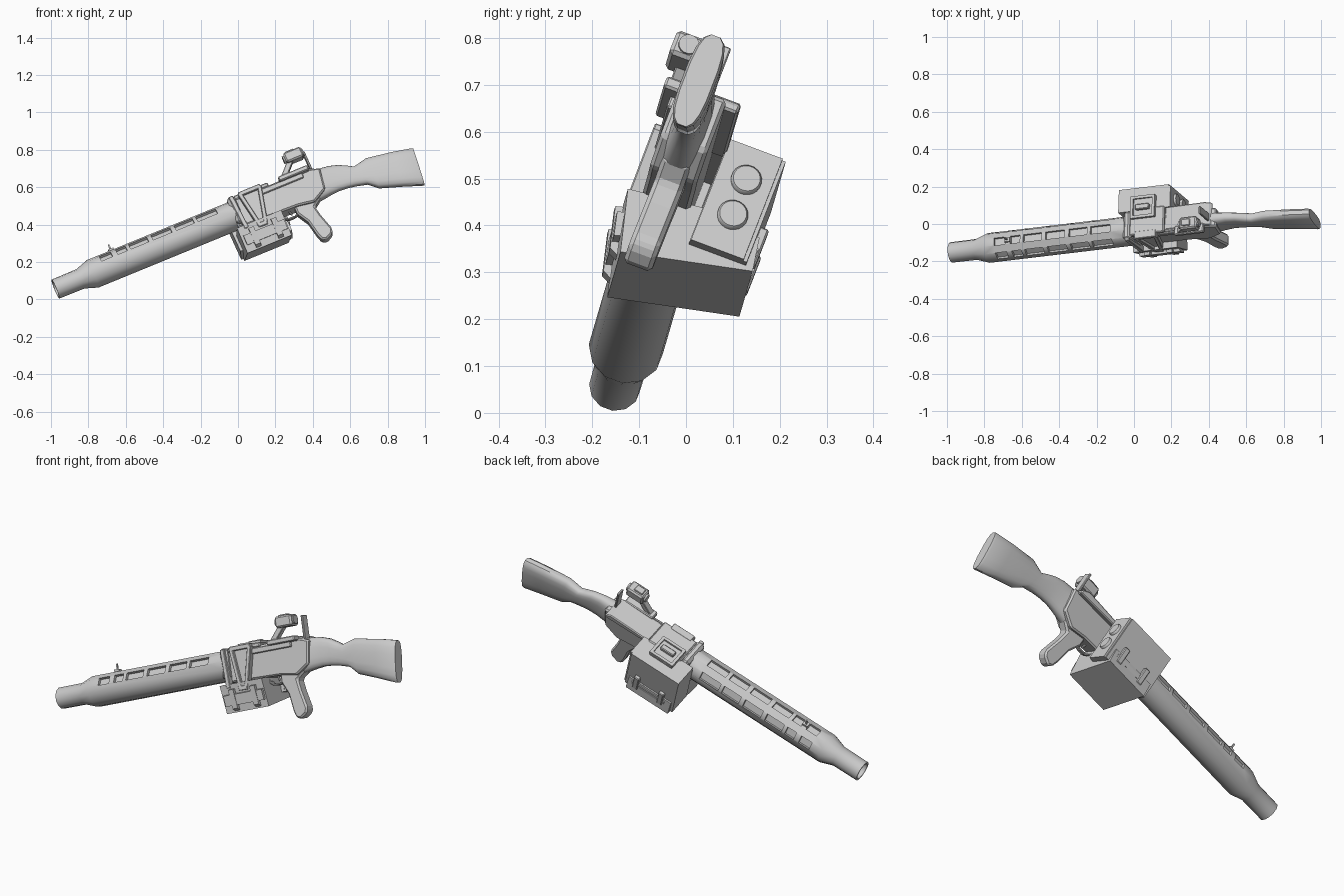
import bpy, bmesh, math
from mathutils import Matrix, Vector

if "Cube" in bpy.data.objects:
    bpy.data.objects.remove(bpy.data.objects["Cube"])

# Gun frame: local x runs muzzle -> butt, local y is the far side, local z is up
U = Vector((0.9195, 0.110, 0.377)).normalized()
W = Vector((0.031, 0.935, -0.349))
W = (W - U * W.dot(U)).normalized()
V = U.cross(W)
FRAME = Matrix((U, W, V)).transposed().to_4x4()
FRAME.translation = (-0.976, -0.152, 0.055)


def finish(bm, name, bevel=0, smooth=False):
    bmesh.ops.recalc_face_normals(bm, faces=bm.faces)
    me = bpy.data.meshes.new(name)
    bm.to_mesh(me)
    bm.free()
    ob = bpy.data.objects.new(name, me)
    bpy.context.collection.objects.link(ob)
    ob.matrix_world = FRAME
    if bevel:
        m = ob.modifiers.new("bevel", 'BEVEL')
        m.width, m.segments = bevel, 1
    if smooth:
        smooth_angle(ob)
    return ob


def smooth_angle(ob):
    bpy.ops.object.select_all(action='DESELECT')
    ob.select_set(True)
    bpy.context.view_layer.objects.active = ob
    bpy.ops.object.shade_smooth_by_angle(angle=math.radians(40))


def add_box(bm, x0, x1, y0, y1, z0, z1, rot=None):
    m = Matrix.Translation(((x0 + x1) / 2, (y0 + y1) / 2, (z0 + z1) / 2)) @ \
        Matrix.Diagonal((x1 - x0, y1 - y0, z1 - z0, 1))
    bmesh.ops.create_cube(bm, size=1, matrix=(rot or Matrix()) @ m)


def box(name, *dims, bevel=0):
    bm = bmesh.new()
    add_box(bm, *dims)
    return finish(bm, name, bevel)


def loft(name, rings, smooth=True, bevel=0):
    bm = bmesh.new()
    vs = [[bm.verts.new(p) for p in r] for r in rings]
    n = len(rings[0])
    for a, b in zip(vs, vs[1:]):
        for i in range(n):
            bm.faces.new((a[i], a[(i + 1) % n], b[(i + 1) % n], b[i]))
    bm.faces.new(vs[0])
    bm.faces.new(vs[-1])
    return finish(bm, name, bevel, smooth)


def side_prism(name, pts, y0, y1, bevel=0):
    return loft(name, [[(x, y, z) for x, z in pts] for y in (y0, y1)], False, bevel)


def end_prism(name, pts, x0, x1, bevel=0):
    return loft(name, [[(x, y, z) for y, z in pts] for x in (x0, x1)], False, bevel)


def lathe(name, profile, y=0, z=0, n=12):
    ang = [2 * math.pi * (i + 0.5) / n for i in range(n)]
    return loft(name, [[(x, y + r * math.sin(a), z + r * math.cos(a)) for a in ang]
                       for x, r in profile])


def bar(name, a, b, width, y0, y1):
    d = (Vector(b) - Vector(a)).normalized() * width / 2
    p = (-d.y, d.x)
    pts = [(a[0] + p[0], a[1] + p[1]), (b[0] + p[0], b[1] + p[1]),
           (b[0] - p[0], b[1] - p[1]), (a[0] - p[0], a[1] - p[1])]
    return side_prism(name, pts, y0, y1, 0.003)


# Barrel shroud with bored muzzle and three rows of cooling slots
shroud = lathe("barrel_shroud", [(0.10, 0.045), (0, 0.045), (0, 0.055), (0.145, 0.056),
                                 (0.217, 0.08), (1.05, 0.08)])
bm = bmesh.new()
for a in (-60, 0, 60):
    rot = Matrix.Rotation(math.radians(a), 4, 'X')
    for s0, s1 in ((.28, .345), (.375, .43), (.45, .555), (.58, .69), (.715, .82), (.84, .955)):
        add_box(bm, s0, s1, -0.021, 0.021, 0.062, 0.10, rot)
cutter = finish(bm, "slot_cutter")
cutter.hide_render = True
mod = shroud.modifiers.new("slots", 'BOOLEAN')
mod.operation, mod.object, mod.solver = 'DIFFERENCE', cutter, 'EXACT'
bpy.context.view_layer.objects.active = shroud
bpy.ops.object.modifier_apply(modifier=mod.name)
bpy.data.objects.remove(cutter)
smooth_angle(shroud)

# Front sight
box("front_sight_base", 0.345, 0.375, -0.012, 0.012, 0.07, 0.09)
box("front_sight_post", 0.355, 0.363, -0.004, 0.004, 0.085, 0.118)

# Receiver and its covers
side_prism("receiver", [(1.03, .05), (1.06, .072), (1.50, .066), (1.56, .05), (1.54, -.07),
                        (1.46, -.115), (1.37, -.10), (1.03, -.09)], -0.052, 0.055, 0.008)
box("receiver_collar", 1.03, 1.075, -0.078, 0.085, -0.075, 0.085, bevel=0.014)
side_prism("rear_top_plate", [(1.27, .045), (1.27, .07), (1.50, .078), (1.535, .06), (1.535, .04)],
           -0.045, 0.085, 0.005)
box("feed_cover", 1.07, 1.27, -0.06, 0.09, 0.06, 0.085, bevel=0.006)
box("side_rail", 1.20, 1.46, -0.064, -0.05, 0.03, 0.06, bevel=0.004)

# Feed plate with raised frame and grip on top of the ammo box
box("feed_plate", 1.08, 1.22, 0.03, 0.155, 0.075, 0.092, bevel=0.003)
for i, (a, b, c, d) in enumerate(((1.08, 1.095, .03, .155), (1.205, 1.22, .03, .155),
                                  (1.095, 1.205, .03, .045), (1.095, 1.205, .14, .155))):
    box(f"feed_frame_{i}", a, b, c, d, 0.09, 0.103)
box("feed_grip", 1.11, 1.19, 0.075, 0.105, 0.09, 0.112, bevel=0.004)

# Side bracket: tapered frame hugging the near side, plus front strap
bar("bracket_front", (1.105, .08), (1.137, -.14), 0.022, -0.082, -0.05)
bar("bracket_rear", (1.22, .075), (1.17, -.13), 0.022, -0.082, -0.05)
bar("bracket_foot", (1.128, -.13), (1.178, -.13), 0.024, -0.082, -0.05)
bar("bracket_top", (1.10, .074), (1.225, .074), 0.024, -0.082, -0.04)
side_prism("bracket_panel", [(1.10, .075), (1.22, .075), (1.17, -.13), (1.137, -.13)], -0.066, -0.05)
bar("front_strap", (1.055, .08), (1.065, -.12), 0.024, -0.085, -0.05)

# Ammo box on the far side with two round end caps and latches
box("ammo_box", 1.0, 1.29, 0.08, 0.21, -0.171, 0.079)
box("ammo_box_end_plate", 1.285, 1.30, 0.082, 0.202, -0.171, 0.079)
for i, h in enumerate((0.002, -0.085)):
    lathe(f"end_cap_{i}", [(1.29, .033), (1.307, .033), (1.312, .029)], 0.146, h, 20)
for i, s in enumerate((1.06, 1.21)):
    box(f"latch_{i}", s, s + 0.03, 0.205, 0.228, -0.15, -0.06, bevel=0.004)
box("latch_bar", 1.05, 1.25, 0.205, 0.222, -0.135, -0.115)

# Lower catch box, rolled relative to the gun, with a stepped near side
end_prism("lower_box", [(-.05, -.243), (.228, -.178), (.216, -.10), (.08, -.08), (-.084, -.10)],
          1.015, 1.272)
end_prism("lower_box_lip", [(-.062, -.205), (-.076, -.209), (-.088, -.155), (-.072, -.15)], 1.03, 1.265)
for i, s in enumerate((1.07, 1.20)):
    end_prism(f"lower_box_clip_{i}", [(-.055, -.235), (-.075, -.225), (-.097, -.13), (-.08, -.125)],
              s, s + 0.03)

# Trigger guard and trigger
bm_pts = [(1.265, -.09), (1.27, -.12), (1.295, -.138), (1.335, -.138), (1.365, -.125), (1.37, -.09)]
for i, (a, b) in enumerate(zip(bm_pts, bm_pts[1:])):
    bar(f"trigger_guard_{i}", a, b, 0.010, -0.014, 0.014)
bar("trigger", (1.315, -.085), (1.325, -.122), 0.010, -0.006, 0.006)

# Pistol grip
side_prism("pistol_grip", [(1.35, -.08), (1.35, -.135), (1.385, -.20), (1.40, -.285), (1.412, -.322),
                           (1.437, -.333), (1.478, -.312), (1.488, -.285), (1.462, -.19),
                           (1.452, -.135), (1.50, -.10), (1.50, -.06)], -0.032, 0.032, 0.009)


# Stock: rounded sections (x, top, bottom, half width, lean of the section)
def section(x, top, bot, hw, lean):
    c, h = (top + bot) / 2, (top - bot) / 2
    ring = []
    for i in range(16):
        a = 2 * math.pi * (i + 0.5) / 16
        sy, sz = (math.copysign(abs(f(a)) ** 0.7, f(a)) for f in (math.sin, math.cos))
        ring.append((x + lean * sz, hw * sy, c + h * sz))
    return ring


loft("stock", [section(*p) for p in (
    (1.49, .064, -.108, .045, 0), (1.56, .062, -.098, .036, 0), (1.61, .056, -.094, .031, 0),
    (1.66, .041, -.098, .029, 0), (1.705, .017, -.106, .029, 0), (1.75, -.002, -.122, .030, -.015),
    (1.812, .016, -.166, .034, 0), (1.94, -.006, -.208, .036, .008), (2.042, -.029, -.245, .036, .012),
    (2.053, -.033, -.247, .031, .012))])

# Optical sight: base, arm, block with lens, and upright rear leaf
box("sight_base", 1.33, 1.50, -0.085, -0.035, 0.055, 0.082, bevel=0.005)
bar("sight_arm", (1.36, .07), (1.435, .15), 0.03, -0.078, -0.046)
box("sight_block", 1.405, 1.505, -0.1, -0.032, 0.132, 0.19, bevel=0.008)
box("sight_block_cap", 1.42, 1.47, -0.085, -0.047, 0.185, 0.197, bevel=0.003)
for i, (a, b) in enumerate(((1.50, 1.512), (1.408, 1.396))):
    lathe(f"sight_lens_{i}", [(a, .022), (b, .022)], -0.066, 0.162, 16)
box("rear_sight_leaf", 1.513, 1.525, -0.022, 0.022, 0.06, 0.182, bevel=0.003)
